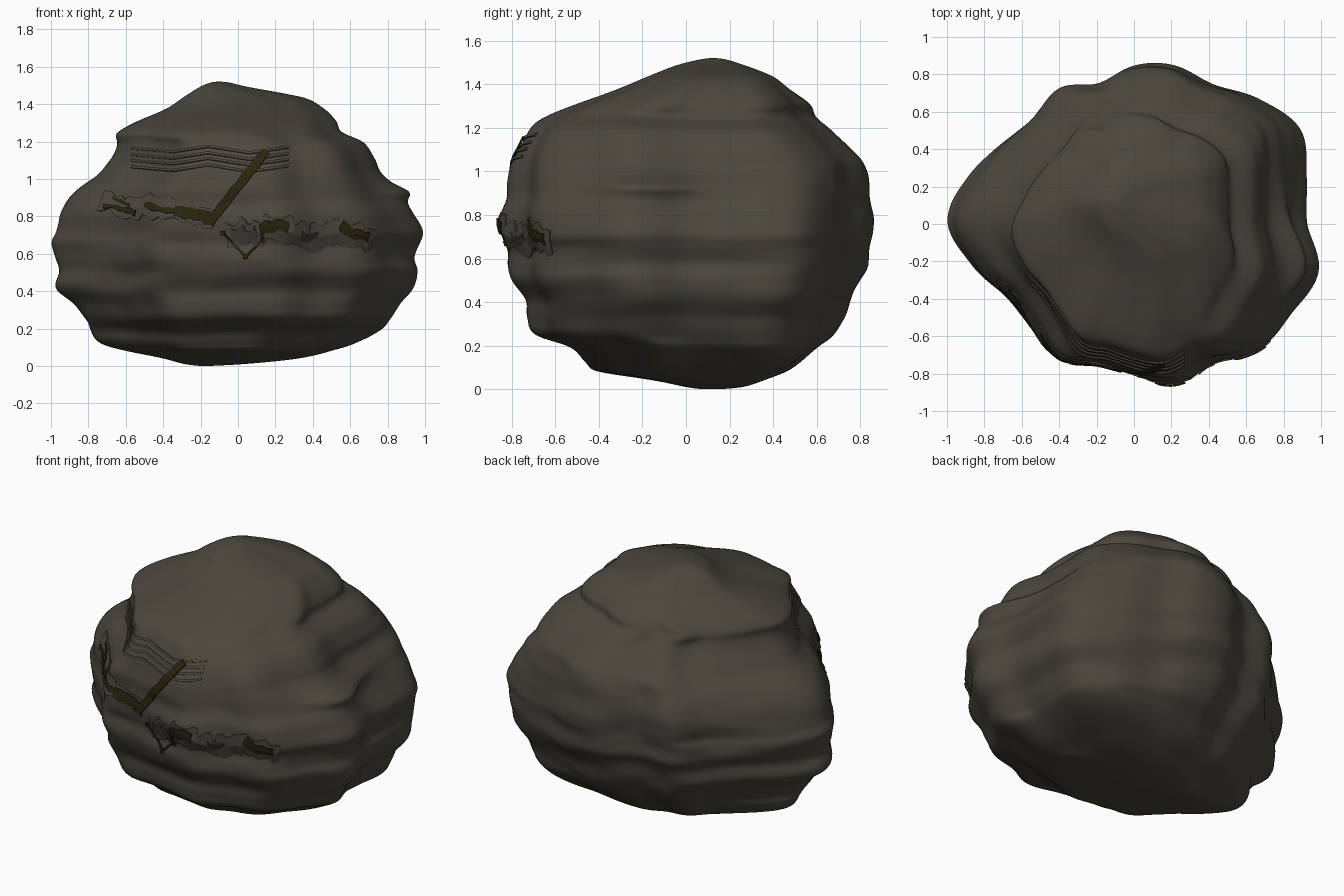
import bpy, bmesh, math
from math import sin, cos, pi, exp
from mathutils import Vector, noise
from mathutils.bvhtree import BVHTree

default_cube = bpy.data.objects.get("Cube")
if default_cube:
    bpy.data.objects.remove(default_cube, do_unlink=True)


def make_material(name, colour):
    material = bpy.data.materials.new(name)
    material.use_nodes = True
    material.diffuse_color = (*colour, 1)
    shader = material.node_tree.nodes["Principled BSDF"]
    shader.inputs["Base Color"].default_value = (*colour, 1)
    shader.inputs["Roughness"].default_value = 0.9
    return material


stone = make_material("brown grey stone", (0.070, 0.063, 0.048))
dark_stone = make_material("dark crust stone", (0.050, 0.047, 0.036))
ore = make_material("dark olive ore", (0.021, 0.018, 0.004))


def spline(a, b, c, d, t):
    """Smooth curve from b to c."""
    return b + 0.5 * t * (c - a + t * (2*a - 5*b + 4*c - d + t * (3*(b - c) + d - a)))


def sample(values, position, closed=False):
    i = math.floor(position)
    n = len(values)
    pick = [values[(i + k) % n if closed else min(max(i + k, 0), n - 1)] for k in (-1, 0, 1, 2)]
    return spline(*pick, position - i)


# Plan outline: radius every fifteen degrees, in hundredths
OUTLINE = [93, 96, 105, 98, 88, 88, 85, 78, 83, 79, 84, 92,
           100, 91, 80, 79, 84, 79, 81, 88, 87, 97, 98, 103]

# Strata: height, left, right, front, back, in hundredths
STRATA = [
    (0, -20, -16, 9, 13), (1, -29, 4, 0, 26), (4, -39, 34, -14, 35), (8, -57, 50, -40, 45),
    (12, -69, 63, -46, 51), (19, -76, 77, -53, 59), (25, -80, 82, -69, 67),
    (33, -87, 87, -73, 72), (41, -97, 94, -74, 75), (50, -95, 97, -80, 79),
    (57, -97, 95, -82, 83), (65, -100, 98, -81, 83), (71, -97, 99, -83, 84),
    (80, -95, 94, -84, 85), (88, -91, 89, -82, 84), (95, -85, 84, -82, 83),
    (103, -74, 77, -81, 81), (110, -69, 74, -78, 75), (119, -65, 68, -73, 66),
    (125, -65, 56, -66, 59), (131, -55, 53, -52, 56), (138, -38, 46, -32, 47),
    (144, -29, 34, -17, 39), (149, -21, 6, -4, 26), (151.5, -15, -4, 7, 18),
    (152, -11, -9, 11, 13)]
COLUMNS = [[row[k] / 100 for row in STRATA] for k in range(5)]
RINGS, SIDES = 130, 180

# Local bulges: angle in degrees, height, angular spread, height spread, strength
BULGES = [(45, 0.15, 22, 0.09, 0.13), (-9, 0.93, 15, 0.04, 0.07), (45, 0.78, 25, 0.18, -0.03),
          (185, 0.13, 25, 0.08, 0.06)]


def bulge(angle, z):
    total = 0
    for centre, height, spread, rise, strength in BULGES:
        turn = (math.degrees(angle) - centre + 180) % 360 - 180
        total += strength * exp(-(turn / spread) ** 2 - ((z - height) / rise) ** 2)
    return total


def rock_point(level, angle):
    """Position on the boulder for a level from bottom to top and an angle."""
    pole = sin(pi * level) ** 0.6
    ring = Vector((cos(angle), sin(angle), 0))
    last = len(STRATA) - 1
    z = sample(COLUMNS[0], level * last)
    # beds rise and dip gently around the boulder
    dip = 0.016 * noise.noise(ring * 1.9 + Vector((0, 0, level * 3))) * sin(pi * level) ** 2
    left, right, front, back = [sample(c, (level + dip) * last) for c in COLUMNS[1:]]
    r = sample(OUTLINE, angle / (2 * pi) * len(OUTLINE), True) / 100
    keep = 0.5 + 0.5 * pole
    u = cos(angle) * (r * keep + 1 - keep)
    v = sin(angle) * (r / 0.85 * keep + 1 - keep)
    # thin ledges run sideways, broad dents run over the whole boulder
    ledge = noise.noise(Vector((ring.x * 2.2, ring.y * 2.2, z * 9))) * 0.018
    dent = noise.noise(Vector((ring.x * 2.5, ring.y * 2.5, z * 2.5 + 7))) * 0.014
    swell = 1 + (ledge + dent) * pole + bulge(angle, z)
    x = (left + right) / 2 + (right - left) / 2 * u * swell
    y = (front + back) / 2 + (back - front) / 2 * v * swell
    return Vector((x, y, z))


def add_object(name, bm, material):
    bmesh.ops.recalc_face_normals(bm, faces=bm.faces)
    mesh = bpy.data.meshes.new(name)
    bm.to_mesh(mesh)
    obj = bpy.data.objects.new(name, mesh)
    bpy.context.collection.objects.link(obj)
    mesh.materials.append(material)
    return obj


# Boulder
bm = bmesh.new()
rings = [[bm.verts.new(rock_point(i / RINGS, 2 * pi * j / SIDES)) for j in range(SIDES)]
         for i in range(RINGS + 1)]
for low, high in zip(rings, rings[1:]):
    for j in range(SIDES):
        k = (j + 1) % SIDES
        bm.faces.new((low[j], low[k], high[k], high[j]))
bm.faces.new(rings[0])
bm.faces.new(rings[-1])
# soften the crown and the underside, where the rings close in
for ends in (rings[:14], rings[-16:]):
    for repeat in range(8):
        bmesh.ops.smooth_vert(bm, verts=[v for ring in ends for v in ring], factor=0.5,
                              use_axis_x=True, use_axis_y=True, use_axis_z=True)
surface = BVHTree.FromBMesh(bm)
boulder = add_object("boulder", bm, stone)
bm.free()
bpy.context.view_layer.objects.active = boulder
boulder.select_set(True)
bpy.ops.object.shade_smooth_by_angle(angle=math.radians(50))
boulder.select_set(False)


def on_front(x, z, lift):
    hit = surface.ray_cast(Vector((x, -3, z)), Vector((0, 1, 0)))[0]
    return Vector((x, (hit.y if hit else -0.6) - lift, z))


def ribbon(name, path, width, material, lift=0.008, ragged=0.0, steps=8):
    """Thin plate that follows the front of the boulder along a path."""
    points = [Vector(p) for p in path]
    line = [a.lerp(b, s / steps) for a, b in zip(points, points[1:]) for s in range(steps)]
    line.append(points[-1])
    bm = bmesh.new()
    previous = None
    for i, p in enumerate(line):
        along = (line[min(i + 1, len(line) - 1)] - line[max(i - 1, 0)]).normalized()
        across = Vector((-along.y, along.x))
        edge = []
        for side in (-1, 0, 1):
            rough = 1 + ragged * noise.noise(Vector((p.x * 23, p.y * 23, side * 5)))
            q = p + across * side * width / 2 * rough
            edge.append(bm.verts.new(on_front(q.x, q.y, lift)))
        if previous:
            for k in (0, 1):
                bm.faces.new((previous[k], previous[k + 1], edge[k + 1], edge[k]))
        previous = edge
    obj = add_object(name, bm, material)
    bm.free()
    solid = obj.modifiers.new("thickness", "SOLIDIFY")
    solid.thickness = 0.008
    solid.offset = 0


# Layered seams on the upper front
SEAM = [(-0.57, 1.165), (-0.35, 1.145), (-0.16, 1.175), (0.06, 1.14), (0.27, 1.17)]
for n, drop in enumerate((0, 0.035, 0.065, 0.1)):
    ribbon(f"seam_{n + 1}", [(x, z - drop) for x, z in SEAM], 0.012, stone, 0.006)

# Broken crust around the two ore bands
LEFT_BAND = [(-0.73, 0.89), (-0.6, 0.84), (-0.42, 0.85), (-0.28, 0.82), (-0.13, 0.78)]
RIGHT_BAND = [(-0.06, 0.7), (0.06, 0.71), (0.2, 0.74), (0.38, 0.68), (0.56, 0.72), (0.72, 0.68)]
ribbon("left_crust", LEFT_BAND, 0.10, stone, 0.004, 0.8)
ribbon("right_crust", RIGHT_BAND, 0.13, stone, 0.004, 0.8)
ribbon("crust_patch", [(-0.04, 0.7), (0.04, 0.69), (0.1, 0.71)], 0.08, dark_stone, 0.009, 0.9)
ribbon("far_crust_patch", [(0.34, 0.69), (0.42, 0.67)], 0.06, dark_stone, 0.009, 0.9)

# Ore veins
ribbon("diagonal_vein", [(-0.15, 0.77), (0.0, 0.96), (0.15, 1.15)], 0.045, ore, 0.012, 0.4)
ribbon("left_vein", [(-0.72, 0.86), (-0.63, 0.84), (-0.55, 0.82)], 0.025, ore, 0.012, 1.2)
ribbon("upper_left_vein", [(-0.67, 0.9), (-0.58, 0.86)], 0.012, ore, 0.012, 1.0)
ribbon("middle_vein", [(-0.5, 0.86), (-0.38, 0.83), (-0.3, 0.83)], 0.025, ore, 0.012, 1.2)
ribbon("main_vein", [(-0.34, 0.83), (-0.22, 0.81), (-0.12, 0.78)], 0.065, ore, 0.012, 0.8)
ribbon("right_vein", [(0.12, 0.73), (0.2, 0.755), (0.27, 0.74)], 0.06, ore, 0.012, 0.8)
ribbon("far_vein", [(0.55, 0.75), (0.62, 0.71), (0.7, 0.69)], 0.055, ore, 0.012, 0.8)

# Hooked crack below the bands
HOOK = [(-0.08, 0.71), (0.04, 0.585), (0.13, 0.67), (0.125, 0.73)]
ribbon("hook_crack", HOOK, 0.012, ore, 0.014)
for n, (x, z) in enumerate(HOOK[:3]):
    ribbon(f"hook_knob_{n + 1}", [(x - 0.012, z), (x + 0.012, z)], 0.024, ore, 0.018, steps=2)
